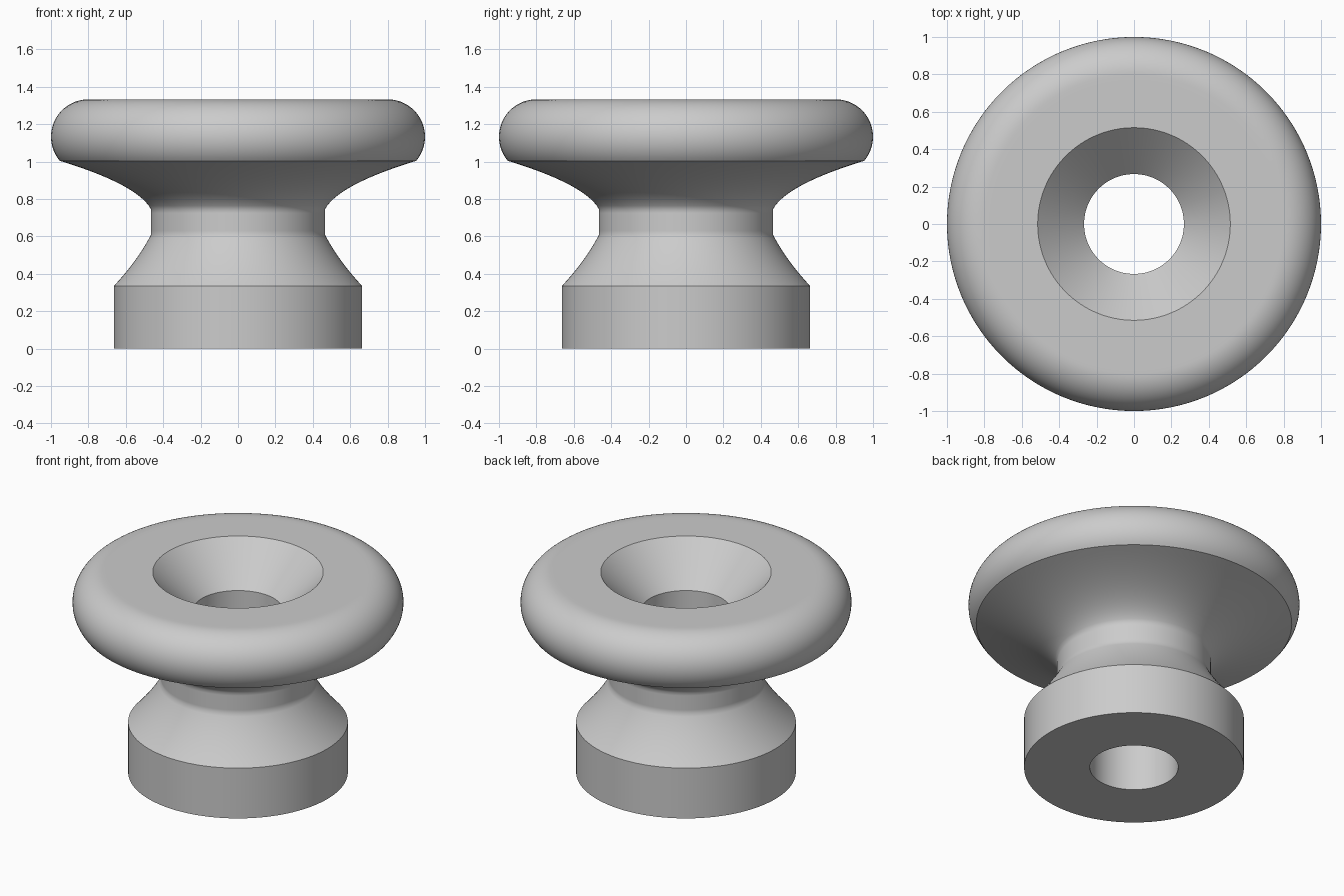
import bpy, bmesh, math
from mathutils import Vector

cube = bpy.data.objects.get("Cube")
if cube:
    bpy.data.objects.remove(cube)

SEGMENTS = 128


def bend(start, control, end, steps=14):
    """Points along a smooth bend, both ends included."""
    a, b, c = Vector(start), Vector(control), Vector(end)
    ts = [i / steps for i in range(steps + 1)]
    return [tuple(a * (1 - t) ** 2 + b * 2 * t * (1 - t) + c * t * t) for t in ts]


def rim(radius, height, r, low, steps=24):
    """Rounded rim from the low angle (degrees) up to the flat top."""
    angles = [math.radians(low + (90 - low) * i / steps) for i in range(steps + 1)]
    return [(radius + r * math.cos(a), height + r * math.sin(a)) for a in angles]


def lathe(name, profile, sharp, material):
    """Spin a closed (radius, height) profile round z; sharp points keep hard edges."""
    bm = bmesh.new()
    rings = []
    for r, z in profile:
        rings.append([bm.verts.new((r * math.cos(a), r * math.sin(a), z))
                      for a in (math.tau * k / SEGMENTS for k in range(SEGMENTS))])
    for i, ring in enumerate(rings):
        above = rings[(i + 1) % len(rings)]
        for k in range(SEGMENTS):
            n = (k + 1) % SEGMENTS
            bm.faces.new((ring[k], ring[n], above[n], above[k])).smooth = True
    for point in sharp:
        ring = rings[profile.index(point)]
        for k in range(SEGMENTS):
            bm.edges.get((ring[k], ring[k - 1])).smooth = False
    bmesh.ops.recalc_face_normals(bm, faces=bm.faces)
    mesh = bpy.data.meshes.new(name)
    bm.to_mesh(mesh)
    bm.free()
    mesh.materials.append(material)
    obj = bpy.data.objects.new(name, mesh)
    bpy.context.collection.objects.link(obj)
    return obj


# Plain grey finish
grey = bpy.data.materials.new("grey")
grey.use_nodes = True
colour = (0.6, 0.6, 0.6, 1)
grey.diffuse_color = colour
grey.node_tree.nodes["Principled BSDF"].inputs["Base Color"].default_value = colour

# Bore, base, flared waist, rounded head and countersink in one turned profile
BORE, BASE, NECK, TOP, SINK = 0.267, 0.664, 0.465, 1.333, 0.515
bore_bottom, bore_top = (BORE, 0), (BORE, TOP - (SINK - BORE))
base_bottom, base_top = (BASE, 0), (BASE, 0.335)
sink_edge = (SINK, TOP)

head = rim(0.8, TOP - 0.2, 0.2, -40)
foot_flare = bend(base_top, (0.535, 0.473), (NECK, 0.61))
head_flare = bend((NECK, 0.745), (0.536, 0.877), head[0])
foot_flare[0], head_flare[-1] = base_top, head[0]

profile = [bore_bottom, base_bottom]
profile += foot_flare
profile += [(NECK, 0.63), (NECK, 0.725)]
profile += head_flare[:-1] + head
profile += [(0.77, TOP), sink_edge, bore_top]

lathe("turned_knob", profile,
      [bore_bottom, base_bottom, base_top, head[0], sink_edge, bore_top], grey)
